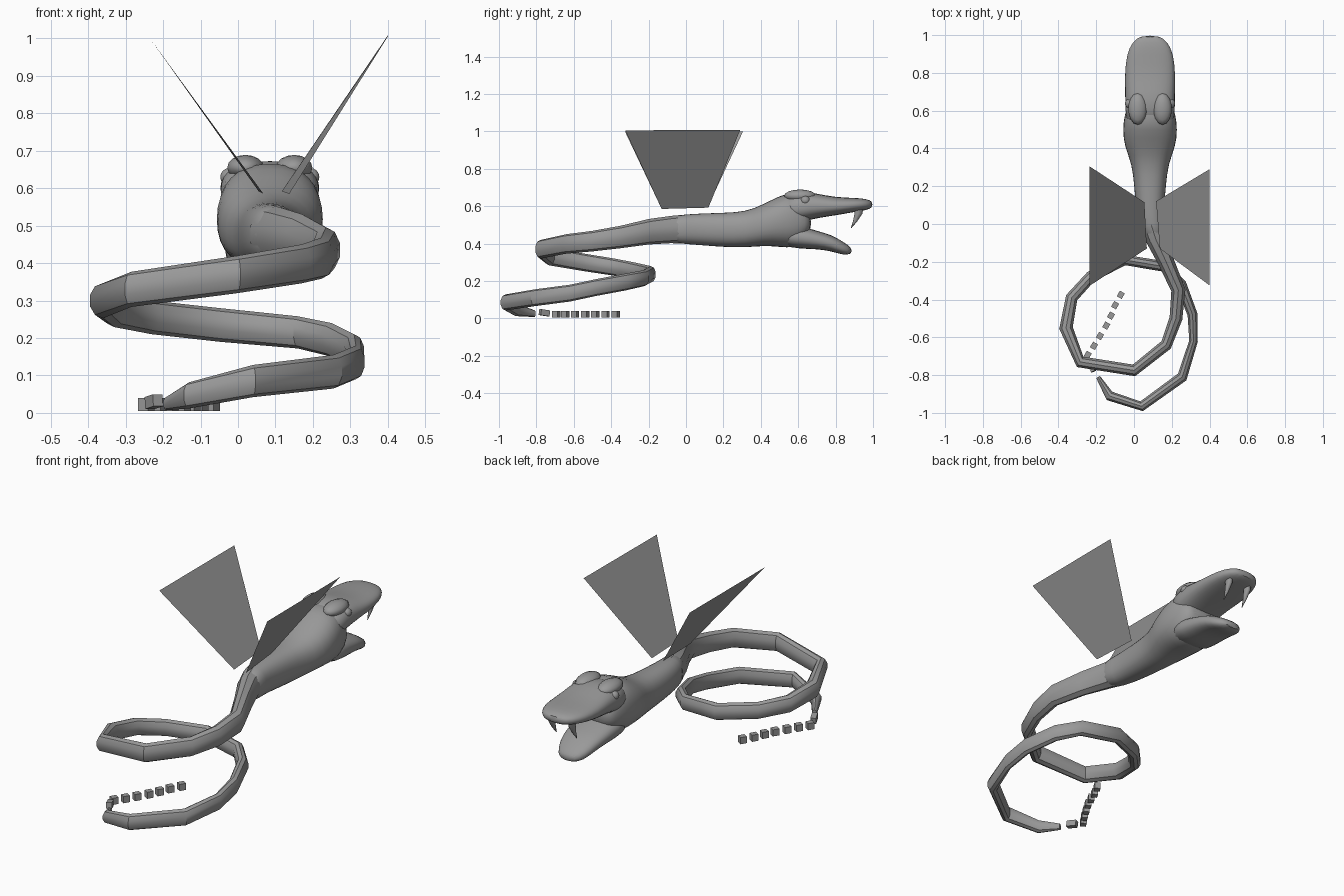
import bpy, bmesh, math
from mathutils import Vector

if "Cube" in bpy.data.objects:
    bpy.data.objects.remove(bpy.data.objects["Cube"])

CX = 0.085  # centre line of the head
grey = bpy.data.materials.new("plain_grey")
grey.diffuse_color = (0.32, 0.32, 0.32, 1)
grey.use_nodes = True
grey.node_tree.nodes["Principled BSDF"].inputs["Base Color"].default_value = grey.diffuse_color


def finish(name, bm, smooth=None, subdiv=0):
    bmesh.ops.recalc_face_normals(bm, faces=bm.faces)
    me = bpy.data.meshes.new(name)
    bm.to_mesh(me)
    bm.free()
    me.materials.append(grey)
    ob = bpy.data.objects.new(name, me)
    bpy.context.collection.objects.link(ob)
    if subdiv:
        ob.modifiers.new("round", 'SUBSURF').levels = subdiv
        ob.modifiers["round"].render_levels = subdiv
    if smooth:
        bpy.ops.object.select_all(action='DESELECT')
        ob.select_set(True)
        bpy.context.view_layer.objects.active = ob
        bpy.ops.object.shade_smooth_by_angle(angle=math.radians(smooth))
    return ob


def loft(name, rings, sides, power=1.0, smooth=35, subdiv=0):
    """Skin upright oval rings (x, y, z, half width, half height) along a path."""
    bm = bmesh.new()
    pts = [Vector(r[:3]) for r in rings]
    loops = []
    for i, (x, y, z, hw, hh) in enumerate(rings):
        t = pts[min(i + 1, len(pts) - 1)] - pts[max(i - 1, 0)]
        side = Vector((t.y, -t.x, 0)).normalized()
        loop = []
        for k in range(sides):
            a = 2 * math.pi * (k + 0.5) / sides
            c, s = math.cos(a), math.sin(a)
            u = math.copysign(abs(c) ** power, c) * hw
            v = math.copysign(abs(s) ** power, s) * hh
            loop.append(bm.verts.new(pts[i] + side * u + Vector((0, 0, v))))
        loops.append(loop)
    for a, b in zip(loops, loops[1:]):
        for k in range(sides):
            n = (k + 1) % sides
            bm.faces.new((a[k], a[n], b[n], b[k]))
    bm.faces.new(loops[0])
    bm.faces.new(loops[-1])
    return finish(name, bm, smooth, subdiv)


def profile(rows):
    """Rows of (centre x, y, top, bottom, half width) to rings."""
    return [(x, y, (t + b) / 2, w, (t - b) / 2) for x, y, t, b, w in rows]


# Coiled body, tail to neck
coil = [
    (-.19, -.81, .025, .012, .018), (-.13, -.91, .047, .028, .035),
    (.04, -.965, .085, .028, .043), (.255, -.81, .11, .030, .045),
    (.315, -.62, .135, .024, .045), (.31, -.48, .165, .028, .045),
    (.25, -.32, .195, .030, .045), (.16, -.225, .215, .030, .043),
    (-.05, -.19, .235, .030, .045), (-.23, -.28, .255, .032, .045),
    (-.33, -.39, .275, .034, .046), (-.36, -.55, .30, .038, .047),
    (-.285, -.73, .33, .034, .047), (0, -.775, .37, .033, .050),
    (.17, -.64, .398, .033, .052), (.222, -.5, .413, .036, .055),
    (.235, -.35, .435, .040, .060), (.17, -.2, .463, .045, .068),
    (.115, -.08, .475, .055, .073), (.09, 0, .477, .062, .078),
]
loft("coiled_body", coil, 10)

# Neck and skull
loft("neck_and_skull", profile([
    (.12, -.09, .547, .403, .055), (.092, 0, .558, .396, .068),
    (CX, .1, .563, .388, .077), (CX, .2, .566, .38, .085),
    (CX, .32, .572, .376, .098), (CX, .41, .61, .387, .138),
    (CX, .5, .658, .38, .148), (CX, .58, .683, .371, .138),
    (CX, .64, .61, .42, .115), (CX, .67, .535, .485, .09),
]), 16, .85, 60, 1)

# Jaws
loft("upper_jaw", profile([
    (CX, .5, .645, .5, .13), (CX, .62, .682, .515, .134),
    (CX, .7, .668, .535, .134), (CX, .8, .648, .55, .136),
    (CX, .9, .645, .568, .126), (CX, .965, .64, .578, .095),
    (CX, .998, .625, .592, .05),
]), 16, .8, 60, 1)
loft("lower_jaw", profile([
    (CX, .5, .5, .385, .125), (CX, .62, .495, .37, .122),
    (CX, .7, .468, .37, .113), (CX, .78, .447, .358, .102),
    (CX, .84, .41, .337, .082), (CX, .888, .377, .343, .045),
]), 16, .8, 60, 1)


def ellipsoid(name, loc, size):
    bm = bmesh.new()
    bmesh.ops.create_uvsphere(bm, u_segments=14, v_segments=8, radius=1)
    for v in bm.verts:
        v.co = Vector([c * s + l for c, s, l in zip(v.co, size, loc)])
    finish(name, bm, 60)


for s, tag in ((-1, "left"), (1, "right")):
    # Brow ridge and eye
    ellipsoid(tag + "_brow", (CX + s * .065, .61, .655), (.05, .085, .034))
    ellipsoid(tag + "_eye", (CX + s * .108, .638, .63), (.025, .026, .024))

    # Curved fang, tapering down and back
    bm = bmesh.new()
    loops = []
    for y, z, r in ((.925, .60, .026), (.922, .56, .021), (.905, .52, .012), (.883, .483, .002)):
        loops.append([bm.verts.new((CX + s * .06 + r * .7 * math.cos(k * math.pi / 4),
                                    y + r * math.sin(k * math.pi / 4), z)) for k in range(8)])
    for a, b in zip(loops, loops[1:]):
        for k in range(8):
            bm.faces.new((a[k], a[(k + 1) % 8], b[(k + 1) % 8], b[k]))
    bm.faces.new(loops[0])
    bm.faces.new(loops[-1])
    finish(tag + "_fang", bm, 60)

# Flat trapezoid wings
wings = {
    "left_wing": [(.055, .115, .592), (.068, -.13, .585), (-.235, -.327, 1.0), (-.235, .305, 1.0)],
    "right_wing": [(.117, .12, .592), (.137, -.13, .585), (.4, -.325, 1.005), (.4, .29, 1.008)],
}
for name, corners in wings.items():
    bm = bmesh.new()
    bm.faces.new([bm.verts.new(c) for c in corners])
    finish(name, bm)

# Row of separate rattle blocks, then the tilted block next to the tail
blocks = [(-.07, -.375), (-.10, -.43), (-.122, -.485), (-.147, -.538),
          (-.18, -.593), (-.212, -.645), (-.245, -.693), (-.225, -.757)]
for i, (x, y) in enumerate(blocks):
    last = i == len(blocks) - 1
    bm = bmesh.new()
    bmesh.ops.create_cube(bm, size=1)
    ob = finish("rattle_block_%d" % (i + 1), bm)
    ob.location = (x, y, .03 if last else .022)
    ob.scale = (.028, .052, .032) if last else (.03, .034, .035)
    ob.rotation_euler = (math.radians(-8 if last else 0), 0, math.radians(25 if last else -30))
